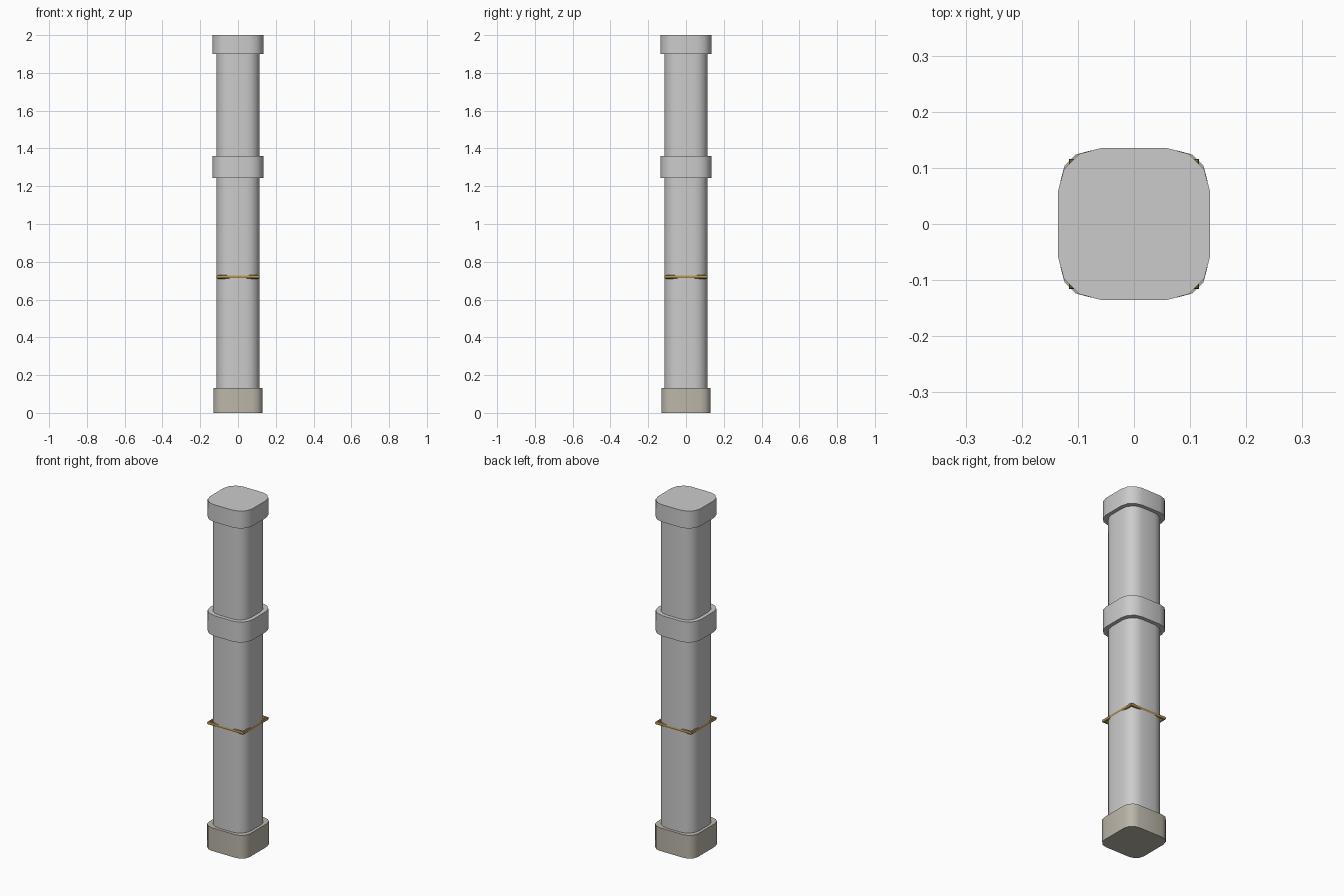
import bpy, bmesh, math

if "Cube" in bpy.data.objects:
    bpy.data.objects.remove(bpy.data.objects["Cube"])


def material(name, color):
    m = bpy.data.materials.new(name)
    m.diffuse_color = color
    m.use_nodes = True
    m.node_tree.nodes["Principled BSDF"].inputs["Base Color"].default_value = m.diffuse_color
    return m


def rounded_block(name, half, radius, z0, z1, segments, mat=None):
    """Square block with rounded vertical edges."""
    bm = bmesh.new()
    bmesh.ops.create_cube(bm, size=1)
    for v in bm.verts:
        v.co = (v.co.x * 2 * half, v.co.y * 2 * half, z0 + (v.co.z + 0.5) * (z1 - z0))
    upright = [e for e in bm.edges if abs(e.verts[0].co.z - e.verts[1].co.z) > 1e-4]
    bmesh.ops.bevel(bm, geom=upright, offset=radius, segments=segments,
                    profile=0.5, affect='EDGES')
    me = bpy.data.meshes.new(name)
    bm.to_mesh(me)
    bm.free()
    ob = bpy.data.objects.new(name, me)
    bpy.context.collection.objects.link(ob)
    if mat:
        me.materials.append(mat)
    bpy.ops.object.select_all(action='DESELECT')
    ob.select_set(True)
    bpy.context.view_layer.objects.active = ob
    bpy.ops.object.shade_smooth_by_angle(angle=math.radians(40))
    return ob


brass = material("brass", (0.42, 0.28, 0.08, 1))
stone = material("warm_stone", (0.50, 0.47, 0.40, 1))

# Shaft, foot, middle collar and top cap
rounded_block("shaft", 0.114, 0.071, 0.02, 1.98, 4)
rounded_block("foot", 0.131, 0.054, 0.0, 0.133, 3, stone)
rounded_block("middle_collar", 0.135, 0.075, 1.243, 1.361, 3)
rounded_block("top_cap", 0.135, 0.075, 1.9, 2.0, 3)

# Thin square ring whose corners stand proud of the shaft
bpy.ops.mesh.primitive_torus_add(major_segments=4, minor_segments=8,
                                 major_radius=0.154, minor_radius=0.01,
                                 location=(0, 0, 0.72),
                                 rotation=(0, 0, math.radians(45)))
ring = bpy.context.object
ring.name = "brass_ring"
ring.data.materials.append(brass)
